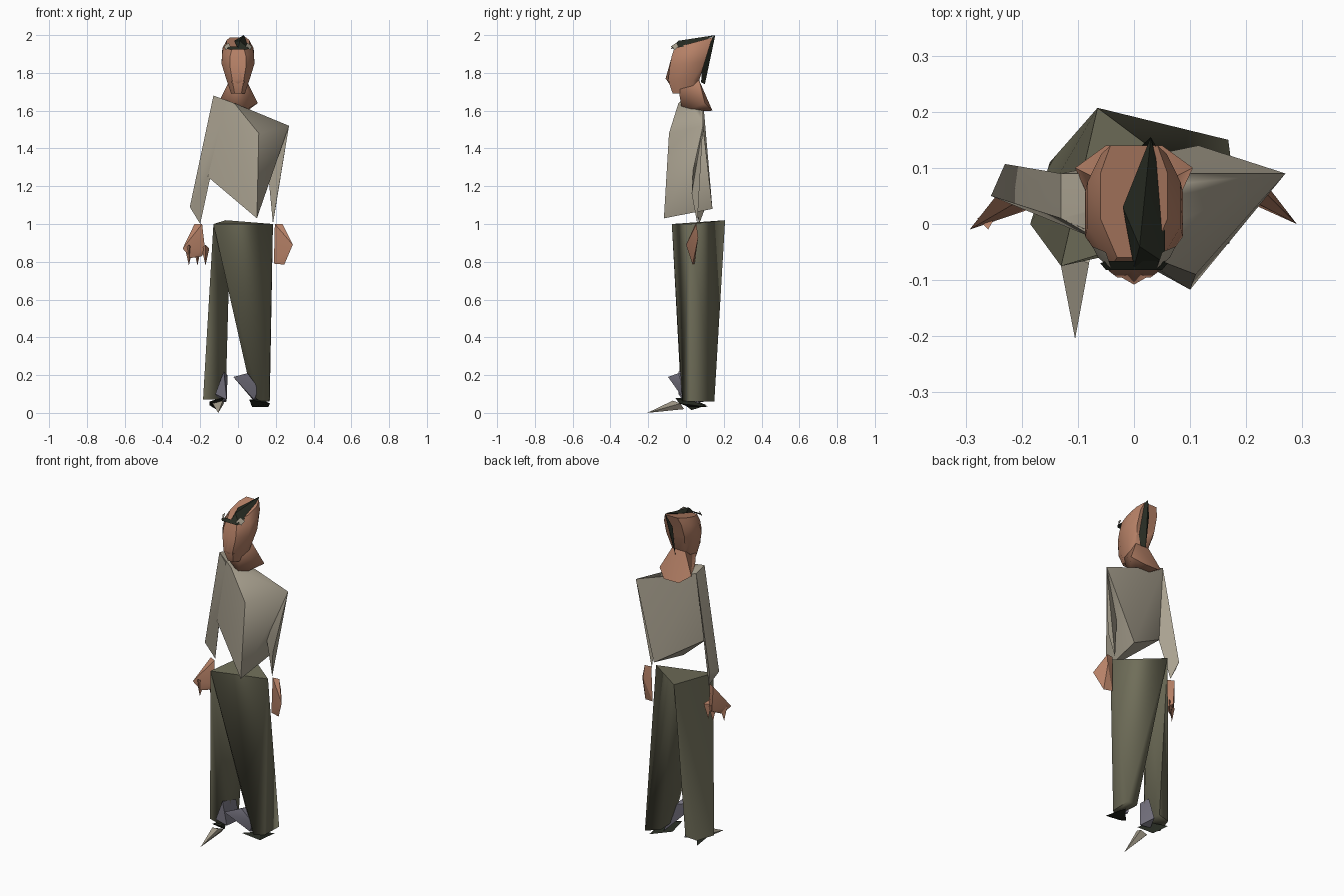
import bpy, bmesh, math

cube = bpy.data.objects.get("Cube")
if cube:
    bpy.data.objects.remove(cube, do_unlink=True)


def material(name, r, g, b):
    m = bpy.data.materials.new(name)
    m.diffuse_color = (r, g, b, 1)
    m.use_nodes = True
    bsdf = m.node_tree.nodes["Principled BSDF"]
    bsdf.inputs["Base Color"].default_value = (r, g, b, 1)
    bsdf.inputs["Roughness"].default_value = .8
    return m


skin = material("skin_brown", .47, .22, .135)
cloth = material("shirt_taupe", .4, .36, .28)
olive = material("trouser_olive", .16, .155, .1)
dark = material("hair_black", .02, .024, .016)
lilac = material("sock_lilac", .21, .2, .25)


def finish(name, bm, mat, angle):
    """Turn a bmesh into a coloured object with sharp edges kept."""
    bmesh.ops.recalc_face_normals(bm, faces=bm.faces)
    mesh = bpy.data.meshes.new(name)
    bm.to_mesh(mesh)
    bm.free()
    mesh.materials.append(mat)
    obj = bpy.data.objects.new(name, mesh)
    bpy.context.collection.objects.link(obj)
    bpy.ops.object.select_all(action='DESELECT')
    obj.select_set(True)
    bpy.context.view_layer.objects.active = obj
    bpy.ops.object.shade_smooth_by_angle(angle=math.radians(angle))
    return obj


def hull(name, mat, points, angle=30):
    """Faceted solid stretched around a few corner points."""
    bm = bmesh.new()
    verts = [bm.verts.new(p) for p in points]
    out = bmesh.ops.convex_hull(bm, input=verts)
    loose = {v for v in out["geom_interior"] + out["geom_unused"]
             if isinstance(v, bmesh.types.BMVert)}
    bmesh.ops.delete(bm, geom=list(loose), context='VERTS')
    return finish(name, bm, mat, angle)


def loft(name, mat, rings, angle=50):
    """Skin over equal-length rings of points, closed at both ends."""
    bm = bmesh.new()
    loops = [[bm.verts.new(p) for p in ring] for ring in rings]
    n = len(loops[0])
    for lower, upper in zip(loops, loops[1:]):
        for i in range(n):
            j = (i + 1) % n
            bm.faces.new((lower[i], lower[j], upper[j], upper[i]))
    bm.faces.new(loops[0])
    bm.faces.new(loops[-1])
    return finish(name, bm, mat, angle)


def pairs(*points):
    """Each point together with its mirror image across the middle."""
    return [(side * x, y, z) for x, y, z in points for side in (-1, 1)]


# Head: eight-sided rings, narrow at the chin, crown rising to the back
def head_ring(z, width, front, back, tilt):
    mid = (front + back) / 2
    half = [(width / 2, front), (width, mid - .03),
            (width, mid + .05), (width * .7, back)]
    outline = half + [(-x, y) for x, y in reversed(half)]
    return [(x, y, z + tilt * y) for x, y in outline]


loft("head", skin, [
    head_ring(1.69, .036, -.07, .04, 0),
    head_ring(1.76, .06, -.095, .07, 0),
    head_ring(1.85, .087, -.085, .1, .1),
    head_ring(1.91, .083, -.075, .125, .25),
    head_ring(1.95, .06, -.06, .14, .27)])
hull("nose", skin, pairs((.035, -.088, 1.75))
     + [(0, -.108, 1.77), (0, -.08, 1.87), (0, -.08, 1.73)], angle=80)
hull("neck", skin, pairs((.105, .1, 1.64), (.05, .14, 1.6), (.04, -.04, 1.72), (.045, .07, 1.76))
     + [(.015, -.02, 1.59), (-.06, 0, 1.66)], angle=60)

# Hair: pointed wedge over the crown, a strip down the back and a thin fringe
hair_tip = (.03, .155, 2)
hull("hair_wedge", dark, [
    hair_tip, (.055, -.07, 1.93), (0, -.077, 1.93), (-.02, .03, 1.97),
    (.01, -.04, 1.97), (.055, .05, 1.95)])
hull("hair_strip", dark, [
    hair_tip, (0, .1, 1.74), (.02, .08, 1.75), (.066, .09, 1.92),
    (.06, .1, 1.96), (0, .127, 1.92)])
hull("hair_fringe", dark, pairs((.06, -.07, 1.93), (.05, -.082, 1.925), (.05, -.066, 1.94)))
for side in (-1, 1):
    hull("forelock", cloth, [
        (side * .064, -.06, 1.92), (side * .04, -.08, 1.94), (side * .05, -.05, 1.96),
        (side * .074, -.04, 1.94)])

# Shirt: slanted body with two pointed sleeves
left_shoulder = (.27, .09, 1.52)
right_shoulder = [(-.13, .09, 1.66), (-.13, .01, 1.68)]
right_hem = (-.16, .03, 1.25)
hull("shirt_body", cloth, right_shoulder + [
    left_shoulder, right_hem, (-.02, -.04, 1.64), (.06, .07, 1.6),
    (.11, -.09, 1.48), (.1, -.117, 1.03), (.115, .14, 1.08)], angle=60)
hull("right_sleeve", cloth, right_shoulder + [
    right_hem, (-.06, -.03, 1.65), (-.255, .05, 1.09), (-.23, .107, 1.1),
    (-.2, .07, 1)], angle=60)
hull("left_sleeve", cloth, [
    left_shoulder, (.15, .05, 1.5), (.165, .04, 1.21), (.185, .06, 1), (.21, .03, 1.16)],
    angle=60)

# Trousers: both legs hang from a three-cornered waist
front_corner = (-.13, -.075, 1)
side_corner = (.185, .02, 1)
back_corner = (-.065, .207, 1.02)
hull("left_trouser_leg", olive, [
    front_corner, side_corner, back_corner, (.075, .01, .09), (.12, -.02, .06),
    (.165, .02, .06), (.168, .15, .06), (.08, .12, .08)], angle=80)
hull("right_trouser_leg", olive, [
    front_corner, back_corner, (-.04, .06, 1), (-.185, 0, .07), (-.11, -.025, .07),
    (-.065, .01, .09), (-.08, .12, .08), (-.15, .11, .07)], angle=80)

# Hands: a mitt on the left, splayed fingers on the right
hull("left_hand", skin, [
    (.195, .05, 1), (.235, .055, 1), (.29, 0, .89), (.245, .035, .785),
    (.19, .045, .79), (.24, .065, .93)])
hull("right_palm", skin, [
    (-.23, .07, 1), (-.19, .05, 1), (-.293, -.01, .87), (-.175, .03, .87),
    (-.22, .07, .85), (-.25, .01, .82), (-.19, .04, .83)])
for x, y in [(-.26, .01), (-.215, .05), (-.172, .035)]:
    hull("right_finger", skin, [
        (x, y, .78), (x - .02, y, .87), (x + .02, y + .015, .87), (x, y - .02, .89)])

# Socks and shoes
hull("left_sock", lilac, [
    (-.025, -.095, .19), (.05, -.04, .21), (.11, -.015, .13), (.085, -.01, .07),
    (.06, .03, .2), (.1, .07, .045)])
hull("right_sock", lilac, [
    (-.12, -.04, .1), (-.075, -.04, .22), (-.06, -.02, .07), (-.1, .02, .05),
    (-.055, .06, .2), (-.06, .1, .06)])
hull("left_shoe", dark, [
    (.06, -.05, .07), (.17, -.035, .05), (.075, .02, .03), (.16, .12, .03),
    (.13, .02, .07)])
hull("right_shoe", dark, [
    (-.15, -.03, .06), (-.075, -.06, .08), (-.11, .03, .015), (-.15, .11, .04),
    (-.09, .02, .08)])
hull("right_shoe_toe", cloth, [
    (-.105, -.205, 0), (-.135, -.05, .05), (-.08, -.07, .065), (-.1, -.01, .02),
    (-.075, -.03, .05)])
